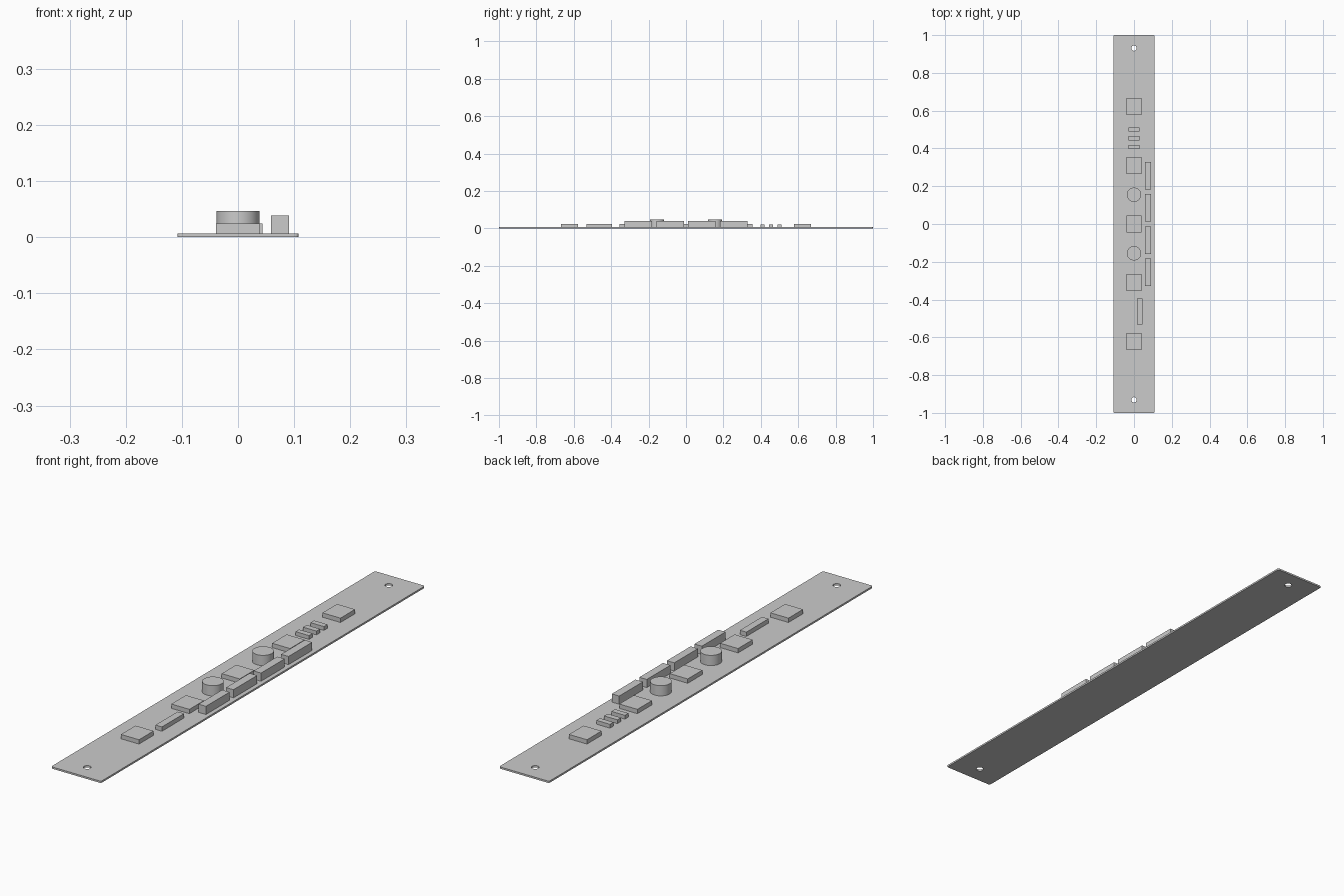
import bpy, bmesh
from math import radians

cube = bpy.data.objects.get("Cube")
if cube:
    bpy.data.objects.remove(cube, do_unlink=True)

grey = bpy.data.materials.new("plain grey")
grey.use_nodes = True
GREY = (0.6, 0.6, 0.6, 1)
grey.diffuse_color = GREY
grey.node_tree.nodes["Principled BSDF"].inputs["Base Color"].default_value = GREY

THICK = 0.007


def box(name, x, y, size_x, size_y, top, bottom=THICK):
    bpy.ops.mesh.primitive_cube_add(size=1, location=(x, y, (top + bottom) / 2))
    ob = bpy.context.object
    ob.name = name
    ob.scale = (size_x, size_y, top - bottom)
    bpy.ops.object.transform_apply(location=False, rotation=False, scale=True)
    ob.data.materials.append(grey)
    return ob


def cylinder(name, y, radius, bottom, top, sides):
    bpy.ops.mesh.primitive_cylinder_add(vertices=sides, radius=radius, depth=top - bottom,
                                        location=(0, y, (top + bottom) / 2))
    ob = bpy.context.object
    ob.name = name
    ob.data.materials.append(grey)
    bpy.ops.object.shade_smooth_by_angle(angle=radians(30))
    return ob


# Board with slightly rounded corners
board = box("circuit_board", 0, 0, 0.216, 2, THICK, 0)
bm = bmesh.new()
bm.from_mesh(board.data)
corners = [e for e in bm.edges if abs(e.verts[0].co.z - e.verts[1].co.z) > THICK / 2]
bmesh.ops.bevel(bm, geom=corners, offset=0.006, segments=4, profile=0.5, affect='EDGES')
bm.to_mesh(board.data)
bm.free()

# Mounting holes at both ends
for end, y in (("front", -0.931), ("back", 0.931)):
    drill = cylinder(end + "_hole_cutter", y, 0.014, -0.02, 0.03, 32)
    cut = board.modifiers.new(end + "_hole", 'BOOLEAN')
    cut.operation = 'DIFFERENCE'
    cut.solver = 'EXACT'
    cut.object = drill
    bpy.context.view_layer.objects.active = board
    bpy.ops.object.modifier_apply(modifier=cut.name)
    bpy.data.objects.remove(drill, do_unlink=True)

# Square chips along the centre line
for i in range(5):
    box(f"chip_{i + 1}", 0, (i - 2) * 0.311, 0.078, 0.09, 0.024)

# Round capacitors between the middle chips
for end, y in (("front", -0.155), ("back", 0.155)):
    cylinder(end + "_capacitor", y, 0.038, THICK, 0.047, 64)

# Connectors along the left edge
for i in range(4):
    box(f"connector_{i + 1}", 0.075, (i - 1.5) * 0.17, 0.032, 0.146, 0.039)

# Pin header and three small resistors
box("pin_header", 0.03, -0.464, 0.028, 0.137, 0.024)
for i in range(3):
    box(f"resistor_{i + 1}", 0, 0.408 + i * 0.046, 0.058, 0.022, 0.022)
